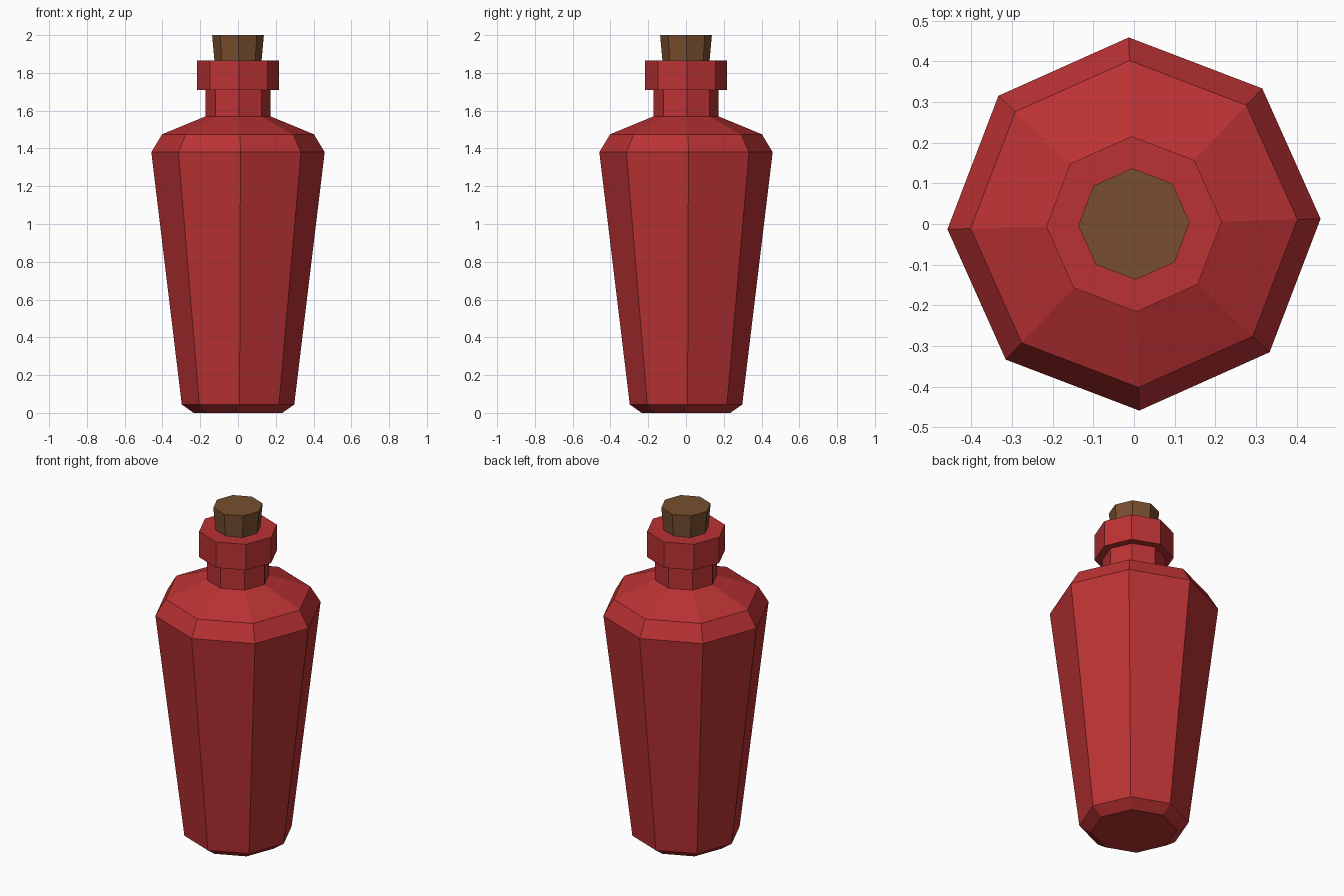
import bpy, bmesh, math

if "Cube" in bpy.data.objects:
    bpy.data.objects.remove(bpy.data.objects["Cube"])

SIDES = 8
TWIST = math.radians(1.6)


def material(name, color):
    m = bpy.data.materials.new(name)
    m.diffuse_color = (*color, 1.0)
    m.use_nodes = True
    m.node_tree.nodes["Principled BSDF"].inputs["Base Color"].default_value = m.diffuse_color
    return m


def lathe(name, profile, mat):
    """Closed flat-faced solid from (radius, z) rings, bottom to top."""
    bm = bmesh.new()
    rings = []
    for r, z in profile:
        angles = [TWIST + 2 * math.pi * i / SIDES for i in range(SIDES)]
        rings.append([bm.verts.new((r * math.cos(a), r * math.sin(a), z)) for a in angles])
    for low, high in zip(rings, rings[1:]):
        for i in range(SIDES):
            j = (i + 1) % SIDES
            bm.faces.new((low[i], low[j], high[j], high[i]))
    bm.faces.new(rings[0][::-1])
    bm.faces.new(rings[-1])
    mesh = bpy.data.meshes.new(name)
    bm.to_mesh(mesh)
    bm.free()
    mesh.materials.append(mat)
    obj = bpy.data.objects.new(name, mesh)
    bpy.context.collection.objects.link(obj)
    return obj


red = material("red_glass", (0.50, 0.032, 0.034))
brown = material("cork_brown", (0.184, 0.078, 0.029))

# Bottle: chamfered base, flared body, shoulder, neck and lip
lathe("bottle", [
    (0.235, 0.0), (0.298, 0.045), (0.459, 1.38), (0.402, 1.475),
    (0.172, 1.57), (0.172, 1.71), (0.216, 1.71), (0.216, 1.865),
], red)

# Tapered cork, its foot sunk slightly into the lip
lathe("cork", [(0.123, 1.845), (0.137, 2.0)], brown)
